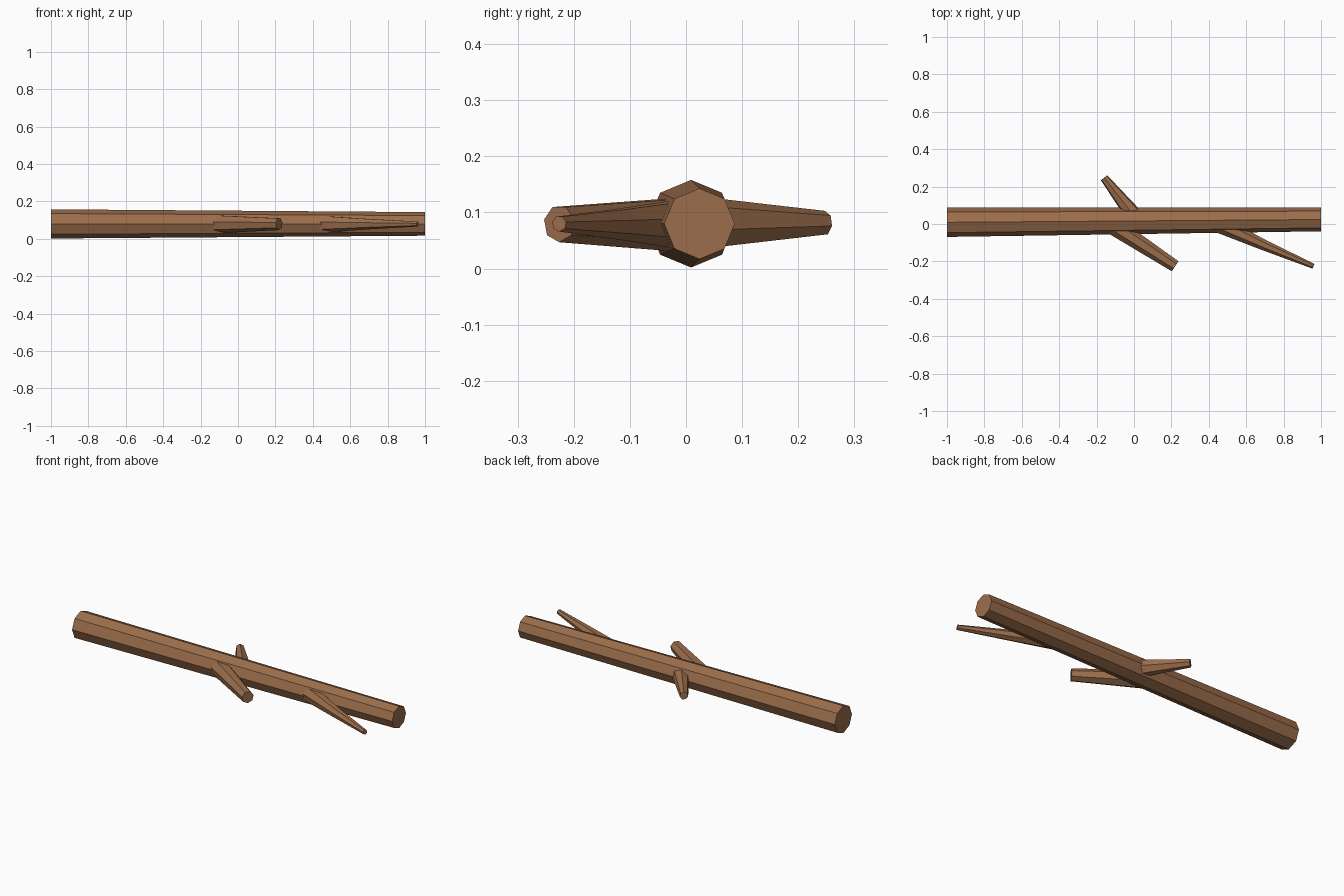
import bpy, bmesh, math
from mathutils import Vector

cube = bpy.data.objects.get("Cube")
if cube:
    bpy.data.objects.remove(cube, do_unlink=True)

bark = bpy.data.materials.new("brown_bark")
bark.use_nodes = True
colour = (0.33, 0.155, 0.072, 1)
bark.diffuse_color = colour
bark.node_tree.nodes["Principled BSDF"].inputs["Base Color"].default_value = colour


def tapered_limb(name, rings, sides, first_angle):
    """Closed faceted tube; each ring is (x, y, z, radius)."""
    bm = bmesh.new()
    centres = [Vector(r[:3]) for r in rings]
    axis = (centres[-1] - centres[0]).normalized()
    side = Vector((0, 0, 1)).cross(axis).normalized()
    up = axis.cross(side)
    loops = []
    for centre, (_, _, _, radius) in zip(centres, rings):
        angles = [first_angle + math.tau * i / sides for i in range(sides)]
        loops.append([bm.verts.new(centre + radius * (side * math.cos(a) + up * math.sin(a)))
                      for a in angles])
    for a, b in zip(loops, loops[1:]):
        for i in range(sides):
            j = (i + 1) % sides
            bm.faces.new((a[i], a[j], b[j], b[i]))
    bm.faces.new(loops[0][::-1])
    bm.faces.new(loops[-1])
    bmesh.ops.recalc_face_normals(bm, faces=bm.faces)
    mesh = bpy.data.meshes.new(name)
    bm.to_mesh(mesh)
    bm.free()
    mesh.materials.append(bark)
    obj = bpy.data.objects.new(name, mesh)
    bpy.context.collection.objects.link(obj)


UP, DOWN = math.pi / 2, -math.pi / 2

# Main stick, slightly tapered
tapered_limb("main_stick", [(-1, 0.009, 0.08, 0.078), (1, 0.024, 0.08, 0.063)], 8, UP)

# Side twigs, rooted inside the stick
tapered_limb("front_middle_twig",
             [(-0.125, 0, 0.08, 0.051), (0.22, -0.226, 0.08, 0.033)], 7, DOWN)
tapered_limb("front_end_twig",
             [(0.45, 0, 0.08, 0.047), (0.70, -0.115, 0.08, 0.029),
              (0.96, -0.226, 0.08, 0.014)], 7, DOWN)
tapered_limb("back_twig",
             [(0.02, 0.02, 0.08, 0.049), (-0.16, 0.247, 0.081, 0.022)], 7, UP)
